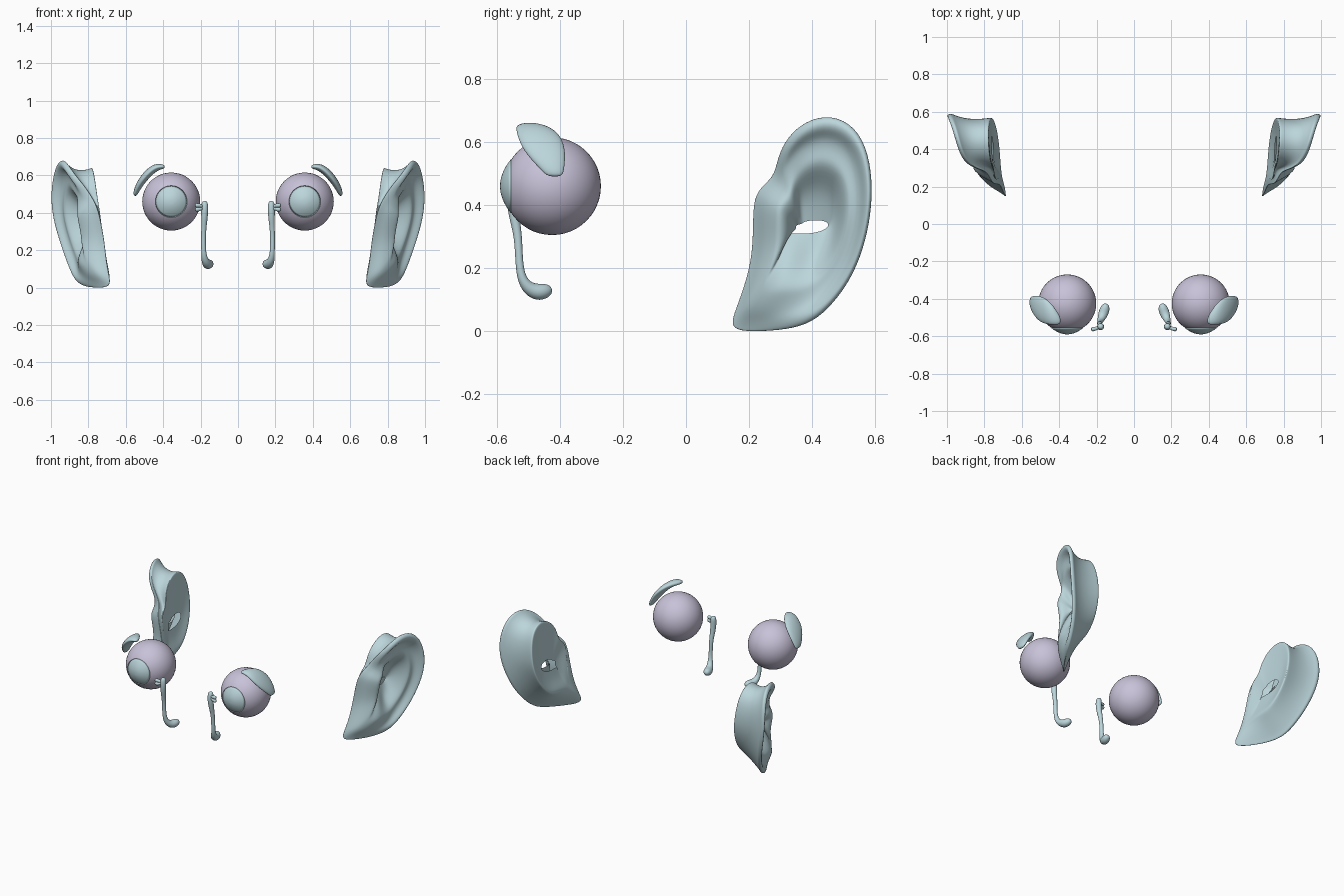
import bpy, bmesh, math
from mathutils import Vector, Matrix

if "Cube" in bpy.data.objects:
    bpy.data.objects.remove(bpy.data.objects["Cube"], do_unlink=True)


def material(name, rgb):
    m = bpy.data.materials.new(name)
    m.use_nodes = True
    m.diffuse_color = (*rgb, 1)
    m.node_tree.nodes["Principled BSDF"].inputs["Base Color"].default_value = (*rgb, 1)
    return m


PALE_BLUE = material("pale_blue", (0.50, 0.67, 0.71))
LILAC = material("lilac", (0.58, 0.54, 0.69))


def finish(bm, name, side, mat, levels=0):
    """Mirror to the wanted side, link and shade smooth."""
    bmesh.ops.transform(bm, matrix=Matrix.Diagonal((side, 1, 1, 1)), verts=bm.verts)
    bmesh.ops.recalc_face_normals(bm, faces=bm.faces)
    mesh = bpy.data.meshes.new(name)
    bm.to_mesh(mesh)
    bm.free()
    mesh.materials.append(mat)
    for p in mesh.polygons:
        p.use_smooth = True
    obj = bpy.data.objects.new(name, mesh)
    bpy.context.collection.objects.link(obj)
    if levels:
        sub = obj.modifiers.new("smooth", 'SUBSURF')
        sub.levels = sub.render_levels = levels


def loft(rings, caps=True):
    """Skin a row of closed rings with quads."""
    bm = bmesh.new()
    rows = [[bm.verts.new(p) for p in ring] for ring in rings]
    n = len(rows[0])
    for a, b in zip(rows, rows[1:]):
        for i in range(n):
            j = (i + 1) % n
            bm.faces.new((a[i], a[j], b[j], b[i]))
    if caps:
        bm.faces.new(rows[0])
        bm.faces.new(rows[-1])
    return bm


def tube(path, n=8):
    """Rings across a path of (x, y, z, radius)."""
    pts = [Vector(p[:3]) for p in path]
    rings = []
    for i, c in enumerate(pts):
        t = (pts[min(i + 1, len(pts) - 1)] - pts[max(i - 1, 0)]).normalized()
        u = t.cross(Vector((1, 0.3, 0.2))).normalized()
        v = t.cross(u)
        r = path[i][3]
        rings.append([c + r * (u * math.cos(a) + v * math.sin(a))
                      for a in (math.tau * k / n for k in range(n))])
    return loft(rings)


def clamp(v):
    return max(0.0, min(1.0, v))


def lerp(a, b, t):
    return a + (b - a) * t


# Ear outline as (y, z, x), running up the front edge and down the back
OUTLINE = [
    (.134, .004, .675), (.158, .07, .692), (.187, .15, .705), (.207, .23, .712),
    (.212, .31, .725), (.212, .385, .74), (.222, .447, .76), (.278, .488, .785),
    (.288, .54, .82), (.31, .60, .875), (.36, .657, .915), (.44, .69, .94),
    (.523, .665, .963), (.574, .59, .982), (.593, .48, .991), (.588, .37, .978),
    (.564, .26, .948), (.522, .16, .915), (.462, .08, .885), (.40, .025, .86),
    (.32, .003, .82), (.21, -.004, .74)]
CY, CZ, FLOOR = .40, .33, .79
# Front sheet, per ring: spread, height squash, back sink and bump, front sink and bump
PROFILE = [
    (.27, .23, 1, 0, 1, 0), (.34, .48, .93, 0, .95, .02), (.43, .85, .75, 0, .7, .07),
    (.56, 1, .38, .02, .4, .10), (.66, 1, .35, .015, .3, .09), (.80, 1, .28, .012, .2, .06),
    (.89, 1, .09, .025, .1, .03), (.97, 1, 0, .013, 0, .01), (1.01, 1, 0, -.008, 0, 0)]
# Back, per ring: depth to the inner plane, spread at the lobe, spread above, height squash
WALL = [(.10, .96, .96, 1), (.35, .85, .865, 1), (.65, .72, .84, 1), (.92, .60, .875, 1),
        (1, .54, .89, 1), (.97, .46, .80, 1), (.85, .38, .58, .8), (.8, .3, .36, .35)]


def ear_rings():
    rings = []
    for f, squash, sink_b, bump_b, sink_f, bump_f in PROFILE:
        ring = []
        for y, z, x in OUTLINE:
            w = clamp((.87 - x) / .12)
            h = lerp(x, FLOOR, lerp(sink_b, sink_f, w)) + lerp(bump_b, bump_f, w)
            ring.append((h, lerp(CY, y, f), CZ + (z - CZ) * f * squash))
        rings.append(ring)
    for i, (depth, lobe, upper, squash) in enumerate(WALL):
        ring = []
        for y, z, x in OUTLINE:
            f = lerp(lobe, upper, clamp(z / .35))
            py, pz = lerp(CY, y, f), CZ + (z - CZ) * f * squash
            cut = .685 + .12 * pz + .05 * (py - .15)
            # The wall runs in from the rim; past the plane it dips to the canal
            start = x if i < 5 else FLOOR + .04
            ring.append((lerp(start, cut, depth), py, pz))
        rings.append(ring)
    return rings


# Tear gland sections: x, z, front y, back y, half thickness
GLAND = [(.392, .645, -.53, -.505, .008), (.405, .647, -.54, -.475, .014),
         (.435, .645, -.542, -.43, .021), (.47, .622, -.54, -.395, .023),
         (.505, .583, -.525, -.38, .022), (.53, .545, -.495, -.38, .019),
         (.546, .51, -.46, -.385, .015), (.552, .49, -.44, -.392, .008)]


def gland_rings(n=10):
    rings = []
    for i, (x, z, y0, y1, th) in enumerate(GLAND):
        a, b = GLAND[max(i - 1, 0)], GLAND[min(i + 1, len(GLAND) - 1)]
        d = Vector((b[0] - a[0], 0, b[1] - a[1])).normalized()
        normal = Vector((-d.z, 0, d.x))
        ring = []
        for k in range(n):
            t = math.tau * k / n
            ring.append(Vector((x, (y0 + y1) / 2 + (y1 - y0) / 2 * math.cos(t), z))
                        + normal * th * math.sin(t))
        rings.append(ring)
    return rings


DUCT = [(.178, -.548, .464, .008), (.178, -.548, .453, .02), (.178, -.55, .41, .021),
        (.180, -.545, .36, .018), (.184, -.532, .30, .014), (.185, -.53, .22, .013),
        (.182, -.522, .165, .016), (.172, -.50, .135, .024), (.161, -.47, .122, .031),
        (.152, -.442, .128, .026), (.148, -.426, .135, .011)]

EYE = Matrix.Translation((.357, -.425, .46))

for side, label in ((1, "left"), (-1, "right")):
    # Eyeball
    bm = bmesh.new()
    bmesh.ops.create_uvsphere(bm, u_segments=48, v_segments=24, radius=.155, matrix=EYE)
    finish(bm, label + "_eyeball", side, LILAC)

    # Cornea: a slightly bulging cap on the front of the eyeball
    rings = []
    for k in range(1, 9):
        t = k / 8
        rings.append([EYE @ Vector((.085 * t * math.cos(a), -.165 + .034 * t * t,
                                    .085 * t * math.sin(a)))
                      for a in (math.tau * i / 40 for i in range(40))])
    finish(loft(rings), label + "_cornea", side, PALE_BLUE)

    # Tear gland, tear duct and its two small inlets
    finish(loft(gland_rings()), label + "_tear_gland", side, PALE_BLUE, 2)
    finish(tube(DUCT), label + "_tear_duct", side, PALE_BLUE, 2)
    for part, z in (("upper", .440), ("lower", .418)):
        inlet = [(.18, -.55, .43, .009), (.205, -.56, z, .011),
                 (.222, -.563, z, .014), (.23, -.563, z, .009)]
        finish(tube(inlet), f"{label}_{part}_inlet", side, PALE_BLUE, 1)

    # Outer ear with open canal
    finish(loft(ear_rings(), caps=False), label + "_ear", side, PALE_BLUE, 2)
